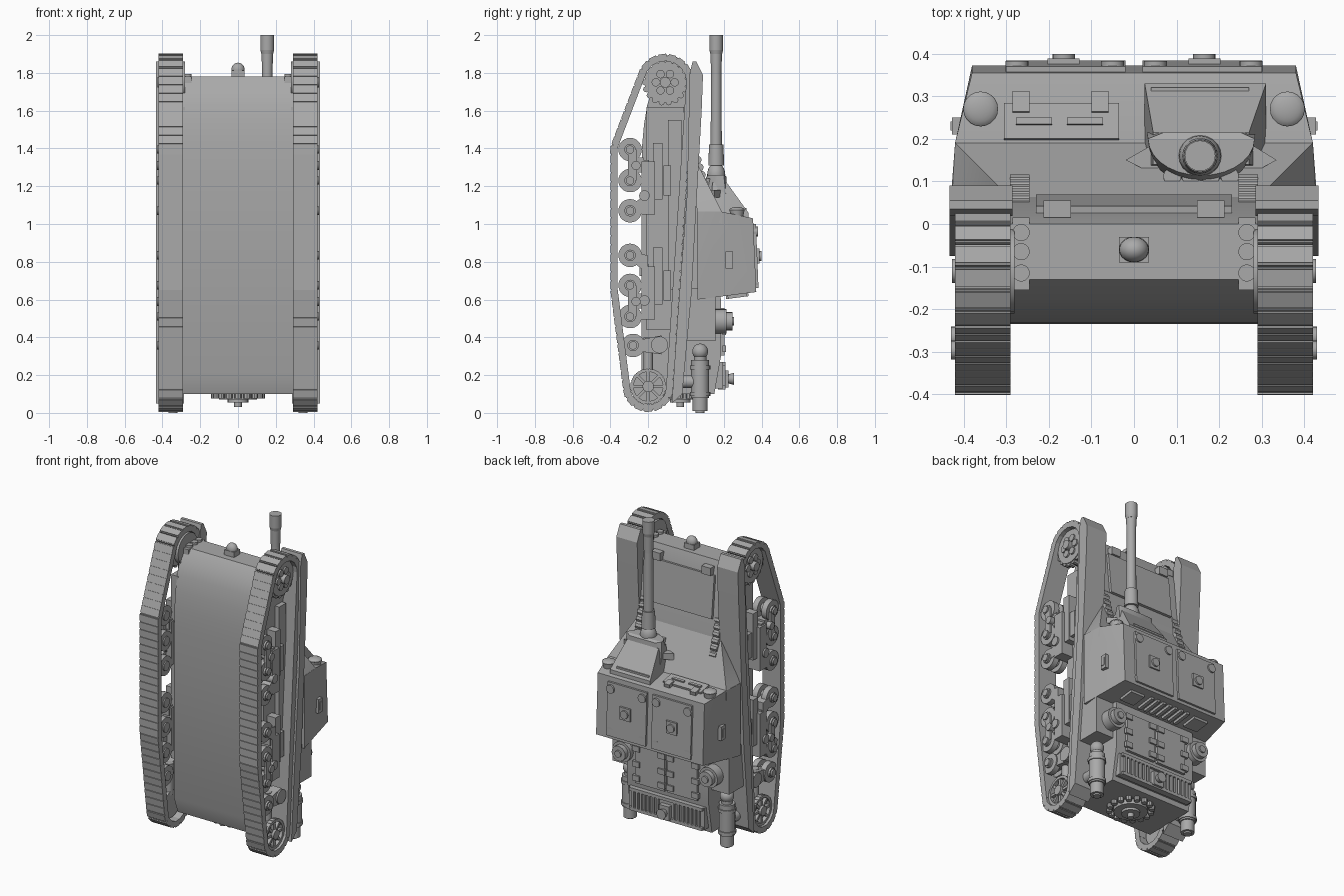
import bpy, bmesh, math
from mathutils import Vector, Matrix
from mathutils.geometry import convex_hull_2d

if "Cube" in bpy.data.objects:
    bpy.data.objects.remove(bpy.data.objects["Cube"])

GREY = (0.4, 0.4, 0.4, 1)
steel = bpy.data.materials.new("plain_grey")
steel.use_nodes = True
steel.diffuse_color = GREY
steel.node_tree.nodes["Principled BSDF"].inputs["Base Color"].default_value = GREY


def finish(name, bm):
    bmesh.ops.recalc_face_normals(bm, faces=bm.faces)
    mesh = bpy.data.meshes.new(name)
    bm.to_mesh(mesh)
    bm.free()
    mesh.materials.append(steel)
    mesh.shade_smooth()
    mesh.set_sharp_from_angle(angle=math.radians(25))
    ob = bpy.data.objects.new(name, mesh)
    bpy.context.collection.objects.link(ob)
    return ob


def add_box(bm, at, size, tilt=0):
    m = Matrix.Translation(at) @ Matrix.Rotation(tilt, 4, 'X') @ Matrix.Diagonal((*size, 1))
    bmesh.ops.create_cube(bm, size=1, matrix=m)


def add_cyl(bm, at, axis, r, depth, r2=None, sides=20):
    m = Matrix.Translation(at) @ Vector(axis).to_track_quat('Z', 'Y').to_matrix().to_4x4()
    bmesh.ops.create_cone(bm, cap_ends=True, segments=sides, radius1=r,
                          radius2=r if r2 is None else r2, depth=depth, matrix=m)


def add_ball(bm, at, radii):
    m = Matrix.Translation(at) @ Matrix.Diagonal((*radii, 1))
    bmesh.ops.create_uvsphere(bm, u_segments=20, v_segments=12, radius=1, matrix=m)


def add_prism(bm, profile, x0, x1):
    face = bm.faces.new([bm.verts.new((x0, y, z)) for y, z in profile])
    ext = bmesh.ops.extrude_face_region(bm, geom=[face])
    verts = [g for g in ext["geom"] if isinstance(g, bmesh.types.BMVert)]
    bmesh.ops.translate(bm, vec=(x1 - x0, 0, 0), verts=verts)
    bm.faces.new([verts[0].link_loops[0].vert] * 0 or [v for v in face.verts]) if not face.is_valid else None


def add_hull(bm, points):
    verts = [bm.verts.new(p) for p in points]
    res = bmesh.ops.convex_hull(bm, input=verts)
    bmesh.ops.delete(bm, geom=[v for v in res["geom_interior"] if isinstance(v, bmesh.types.BMVert)], context='VERTS')
    bmesh.ops.dissolve_limit(bm, angle_limit=0.02, verts=bm.verts, edges=bm.edges)


def part(name, *steps, mirror=False):
    """Each step is (function, args...); mirrored parts also get a copy on -x."""
    bm = bmesh.new()
    for fn, *args in steps:
        fn(bm, *args)
    if mirror:
        dup = bmesh.ops.duplicate(bm, geom=bm.verts[:] + bm.edges[:] + bm.faces[:])
        for v in [g for g in dup["geom"] if isinstance(g, bmesh.types.BMVert)]:
            v.co.x *= -1
    return finish(name, bm)


def both(points):
    return [(s * x, y, z) for s in (1, -1) for x, y, z in points]


X, Y, Z = (1, 0, 0), (0, 1, 0), (0, 0, 1)

# Main hull with curved nose
part("hull", (add_prism, [(-.2, .1), (-.235, .2), (-.235, 1.3), (-.232, 1.42), (-.222, 1.53), (-.205, 1.63),
     (-.175, 1.72), (-.13, 1.78), (0, 1.78), (.025, 1.7), (.065, 1.3), (.12, .9), (.185, .6), (.185, .3), (.15, .1)],
     -.29, .29))
# Crew compartment: tapered box with a sloped wedge in front of it
part("superstructure", (add_hull, both([(.38, .372, .64), (.43, .06, .6), (.38, .355, 1.03), (.42, .19, 1.065), (.43, .06, 1.065)])))
part("front_slope", (add_hull, both([(.42, .19, 1.065), (.29, .06, 1.32), (.43, .06, 1.06), (.42, .19, 1), (.29, .03, 1.3)])))
part("side_ports", (add_box, (.412, .23, .81), (.03, .04, .09)), (add_box, (.416, .23, .81), (.03, .02, .05)), mirror=True)

# Roof hatches, knobs and hinges
part("roof_hatches", (add_box, (.16, .364, .83), (.28, .026, .34), .04),
     (add_box, (.165, .378, .83), (.075, .02, .08)), (add_cyl, (.165, .386, .83), Y, .026, .025),
     *[(add_cyl, (x, .364, z), Y, .027, .036) for x in (.05, .275) for z in (.69, .96)], mirror=True)
part("rear_vents", *[(add_box, (x * .045, .27, .625), (.022, .12, .03), .13) for x in range(-3, 4)],
     *[(add_box, (x, .27, .625), (.1, .1, .03), .13) for x in (-.24, .24)])

# Front visor plate and lamps
part("visor", (add_box, (-.17, .24, 1.058), (.27, .085, .02), -.21), (add_box, (-.265, .285, 1.053), (.04, .05, .03), -.21),
     (add_box, (-.08, .285, 1.053), (.04, .05, .03), -.21),
     *[(add_box, (x, .24, 1.068), (.085, .015, .02), -.21) for x in (-.235, -.115)])
part("side_lamps", (add_cyl, (.36, .27, 1.05), Z, .03, .05, .04), (add_ball, (.36, .27, 1.075), (.041, .041, .015)), mirror=True)

# Gun housing, mantlet and barrel
part("gun_housing", (add_hull, [(x, y, z) for x in (.025, .31) for y, z in ((.13, 1.05), (.33, 1.03), (.33, 1.06))] +
     [(x, y, 1.22) for x in (.045, .27) for y in (.14, .215)]))
part("housing_frame", (add_box, (.155, .31, 1.065), (.23, .02, .04)))
part("mantlet", (add_hull, [(.158 + .125 * math.cos(a), .2 - .115 * math.sin(a) * w, z)
     for a in [math.pi * i / 14 for i in range(15)] for w, z in ((1, 1.12), (1, 1.2), (.75, 1.26))] +
     [(.03, .215, 1.12), (.285, .215, 1.12), (.07, .215, 1.25), (.25, .215, 1.25)]),
     (add_ball, (.155, .16, 1.26), (.05, .048, .065)),
     (add_hull, [(x, y, z) for z in (1.14, 1.18) for x, y in ((-.02, .15), (.335, .15), (.05, .19), (.27, .19), (.06, .11), (.26, .11))]),
     *[(add_cyl, (x, .112, 1.2), Z, .021, .08) for x in (.09, .133, .18, .225)])
part("gun_barrel", (add_cyl, (.155, .16, 1.365), Z, .042, .11, .038), (add_cyl, (.155, .16, 1.62), Z, .03, .5, .027),
     (add_cyl, (.155, .16, 1.85), Z, .027, .14, .031), (add_cyl, (.155, .16, 1.96), Z, .036, .08), (add_cyl, (.155, .16, 1.91), Z, .031, .02, .036))

# Nose details
part("nose_lamp", (add_ball, (0, -.06, 1.818), (.035, .03, .036)), (add_box, (0, -.06, 1.79), (.07, .06, .045)))
part("transmission_lid", (add_box, (0, .043, 1.56), (.46, .025, .27), .1),
     *[(add_box, (x, .035, 1.72), (.065, .04, .05)) for x in (-.18, .18)])
part("nose_bolts", *[(add_cyl, (.265, y, 1.77), Z, .02, .05) for y in (-.02, -.065, -.115)],
     (add_box, (.265, -.07, 1.76), (.04, .17, .04)), (add_cyl, (.295, -.11, 1.76), X, .1, .03), mirror=True)
part("spare_links", *[(add_cyl, (.268, .105 - i * .011, 1.18 + i * .04), X, .022, .045, None, 8) for i in range(7)], mirror=True)

# Engine deck, side boxes and rear plate
part("engine_deck", (add_box, (.115, .19, .43), (.21, .025, .25)),
     *[(add_box, (x, .203, z), (.05, .02, .035)) for x in (.03, .21) for z in (.34, .43, .53)], mirror=True)
part("engine_grille", (add_box, (0, .175, .2), (.54, .04, .14)), (add_box, (0, .19, .26), (.52, .04, .02)),
     (add_box, (0, .19, .135), (.52, .04, .02)), (add_box, (0, .2, .18), (.07, .05, .09)), (add_cyl, (0, .235, .18), Y, .022, .04, .032),
     *[(add_box, (s * (.06 + .029 * i), .195, .2), (.013, .03, .11)) for i in range(7) for s in (-1, 1)])
part("sponson_boxes", (add_box, (.35, .075, .52), (.13, .16, .28)), mirror=True)
part("ventilators", (add_cyl, (.31, .18, .485), Y, .065, .07), (add_cyl, (.31, .225, .485), Y, .048, .04),
     (add_cyl, (.31, .235, .485), Y, .022, .04), mirror=True)
part("mufflers", (add_cyl, (.345, .075, .18), Z, .048, .2), (add_ball, (.345, .075, .325), (.042, .042, .042)),
     (add_cyl, (.345, .075, .3), Z, .033, .1), (add_cyl, (.345, .075, .05), Z, .04, .08), (add_cyl, (.345, .075, .015), Z, .024, .03),
     (add_cyl, (.345, .075, .24), Z, .054, .02), (add_cyl, (.345, .075, .1), Z, .054, .02),
     (add_cyl, (.345, 0, .165), Y, .033, .09), (add_box, (.3, .05, .2), (.06, .04, .1)), mirror=True)
part("rear_cover", (add_cyl, (0, -.03, .09), Z, .1, .04), (add_cyl, (0, -.03, .075), Z, .055, .04),
     (add_cyl, (0, -.03, .055), Z, .02, .05),
     *[(add_cyl, (.125 * math.cos(i * math.pi / 8), -.03 + .125 * math.sin(i * math.pi / 8), .09), Z, .018, .03, None, 8)
       for i in range(16)])
part("tow_brackets", (add_box, (.27, -.17, .135), (.05, .06, .05)), mirror=True)

# Fenders that follow the upper track run
part("fenders", (add_prism, [(.02, 1.8), (.035, 1.86), (.055, 1.86), (.09, 1.79), (.083, 1.6), (.05, 1.02), (.03, .64),
     (-.02, .1), (-.075, .05), (-.045, .5), (.005, 1.15)], .285, .433), mirror=True)

# Track belt: links spaced evenly round the wheels
circles = [(-.11, 1.75, .128), (-.2, .14, .112), (-.296, 1.39, .083), (-.296, .66, .083)]
samples = [(y + r * math.cos(a * math.pi / 32), z + r * math.sin(a * math.pi / 32)) for y, z, r in circles for a in range(64)]
loop = [Vector(samples[i]) for i in convex_hull_2d(samples)]
lengths = [(loop[(i + 1) % len(loop)] - p).length for i, p in enumerate(loop)]
LINKS = 84
pitch = sum(lengths) / LINKS
mid = Vector((-.2, .9))
track_steps = []
for k in range(LINKS):
    d, i = k * pitch, 0
    while i < len(loop) - 1 and d > lengths[i]:
        d -= lengths[i]
        i += 1
    dirn = (loop[(i + 1) % len(loop)] - loop[i]).normalized()
    p = loop[i] + dirn * d
    tilt = math.atan2(dirn.y, dirn.x) - math.pi / 2
    out = Vector((dirn.y, -dirn.x))
    out = out if out.dot(p - mid) > 0 else -out
    q = p + out * .014
    track_steps += [(add_box, (.355, *p), (.13, .034, pitch * 1.06), tilt),
                    (add_box, (.355, *q), (.13, .016, pitch * .84), tilt)]
part("tracks", *track_steps, mirror=True)


def ring(y, z, r, n):
    return [(y + r * math.cos(2 * math.pi * i / n), z + r * math.sin(2 * math.pi * i / n)) for i in range(n)]


# Drive sprockets with teeth and round bosses
part("drive_sprockets", (add_cyl, (.335, -.11, 1.75), X, .06, .1), (add_cyl, (.37, -.11, 1.75), X, .108, .05, None, 32),
     (add_cyl, (.39, -.11, 1.75), X, .028, .075),
     *[(add_cyl, (.37, *p), X, .016, .04, None, 8) for p in ring(-.11, 1.75, .108, 18)],
     *[(add_cyl, (.39, *p), X, .022, .03) for p in ring(-.11, 1.75, .05, 6)], mirror=True)

# Spoked idlers
part("idlers", (add_cyl, (.355, -.2, .14), X, .085, .05, None, 32), (add_cyl, (.385, -.2, .14), X, .03, .06),
     *[(add_hull, [(x, -.2 + r * math.cos(a + s), .14 + r * math.sin(a + s)) for x in (.35, .4) for r, s in
                   ((.02, .4), (.02, -.4), (.08, .1), (.08, -.1))]) for a in [i * math.pi / 4 for i in range(8)]],
     *[(add_box, (.39, *p), (.03, .016, .04), i * math.pi / 12) for i, p in enumerate(ring(-.2, .14, .085, 24))], mirror=True)

# Road wheels with hubs
wheel_steps = []
for y, z in [(-.296, h) for h in (1.394, 1.23, 1.07, .834, .675, .51)] + [(-.28, .357)]:
    wheel_steps += [(add_cyl, (x, y, z), X, .062, .035, None, 28) for x in (.325, .39)]
    wheel_steps += [(add_cyl, (.36, y, z), X, .03, .12), (add_cyl, (.42, y, z), X, .022, .02)]
part("road_wheels", *wheel_steps, mirror=True)

# Suspension frame, springs and rocker arms
steps = [(add_box, (.305, -.11, 1.03), (.05, .2, 1.18)), (add_box, (.32, -.06, 1.1), (.08, .07, .9)),
         (add_cyl, (.35, -.2, .3), Z, .025, .2), (add_hull, [(x, y, z) for x in (.34, .4) for y, z in
          ((-.28, .33), (-.28, .38), (-.13, .31), (-.13, .41))]), (add_cyl, (.36, -.14, .36), X, .045, .1)]
for base in (1.23, .675):
    steps += [(add_box, (.36, -.2, base - .04), (.1, .07, .28)), (add_box, (.34, -.15, base + .05), (.1, .05, .3)),
              (add_box, (.36, -.22, base + .08), (.08, .05, .06)), (add_cyl, (.38, -.22, base - .08), X, .028, .08),
              (add_box, (.34, -.1, base), (.09, .04, .16)), (add_cyl, (.4, -.265, base + (.08 if base > 1 else -.085)), X, .024, .06)]
for low, high in ((1.23, 1.394), (.51, .675)):
    steps += [(add_box, (.41, -.285, (low + high) / 2), (.02, .045, high - low)),
              (add_box, (.37, -.25, (low + high) / 2), (.06, .05, .08))]
for a in (1.07, .834):
    steps += [(add_hull, [(x, y, z) for x in (.35, .41) for y, z in
               ((-.3, a - .02), (-.3, a + .02), (-.2, a + (.1 if a > 1 else -.1)), (-.2, a))])]
part("suspension", *steps, mirror=True)
